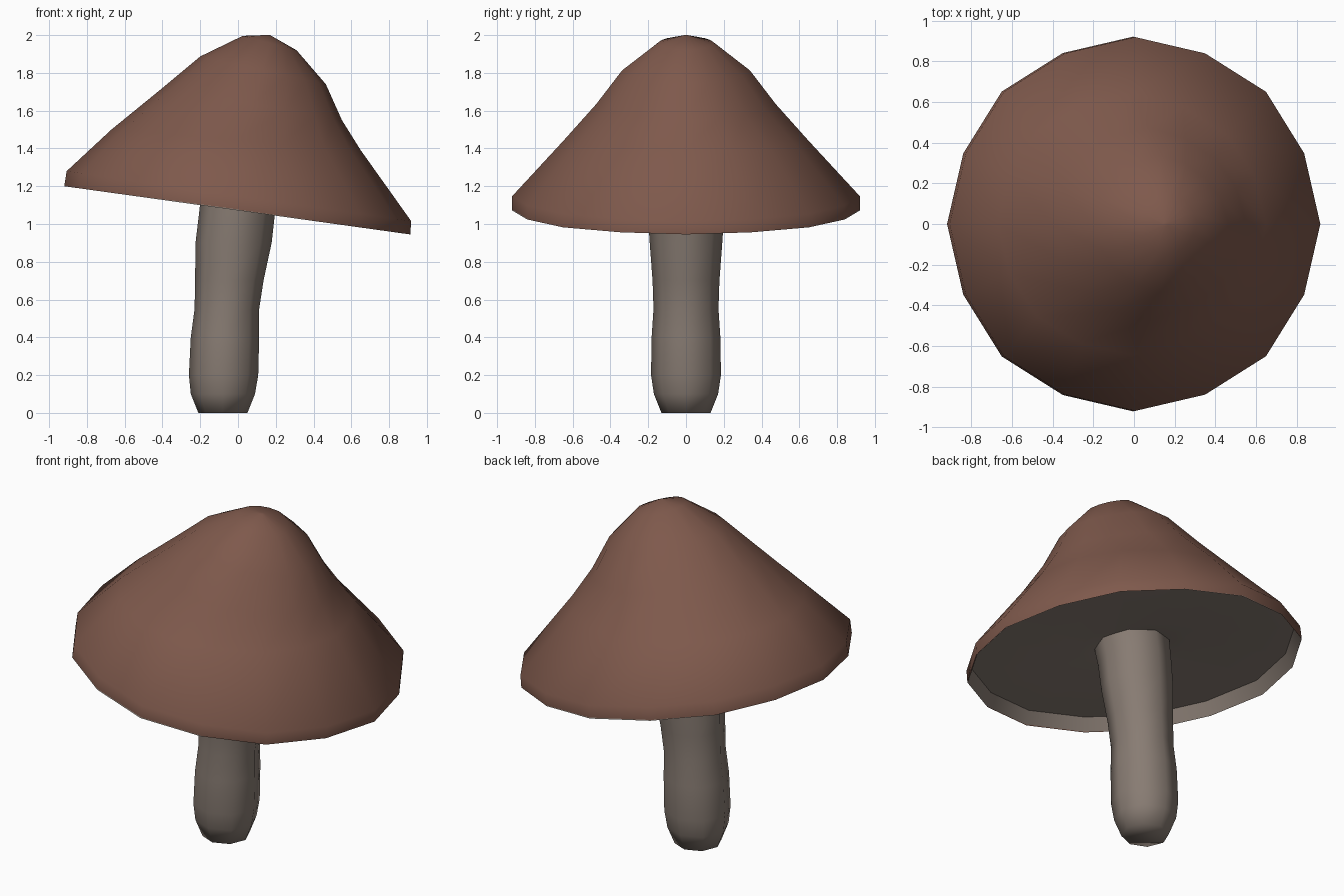
import bpy, bmesh, math

cube = bpy.data.objects.get("Cube")
if cube:
    bpy.data.objects.remove(cube, do_unlink=True)


def material(name, rgb):
    mat = bpy.data.materials.new(name)
    mat.use_nodes = True
    colour = (*rgb, 1)
    mat.diffuse_color = colour
    mat.node_tree.nodes["Principled BSDF"].inputs["Base Color"].default_value = colour
    return mat


def loft(name, rings, sides, mat, close_start=False, close_end=False):
    """Skin tilted rings: (left x, left z, right x, right z, half depth, diagonal scale, right pinch)."""
    bm = bmesh.new()
    loops = []
    for xl, zl, xr, zr, depth, diagonal, pinch in rings:
        loop = []
        for i in range(sides):
            a = math.tau * i / sides
            slant = math.sin(2 * a) ** 2
            scale = 1 - (1 - diagonal) * slant - 0.012 * math.sin(4 * a) ** 2
            c, s = math.cos(a) * scale, math.sin(a) * scale
            if c > 0:
                s *= 1 - pinch * slant
            loop.append(bm.verts.new(((xl + xr) / 2 + c * (xr - xl) / 2, s * depth,
                                      (zl + zr) / 2 + c * (zr - zl) / 2)))
        loops.append(loop)
    for low, high in zip(loops, loops[1:]):
        for i in range(sides):
            j = (i + 1) % sides
            bm.faces.new((low[i], low[j], high[j], high[i]))
    if close_start:
        bm.faces.new(loops[0][::-1])
    if close_end:
        bm.faces.new(loops[-1])
    for face in bm.faces:
        face.smooth = True
    mesh = bpy.data.meshes.new(name)
    bm.to_mesh(mesh)
    bm.free()
    mesh.materials.append(mat)
    obj = bpy.data.objects.new(name, mesh)
    bpy.context.collection.objects.link(obj)


brown = material("cap brown", (0.210, 0.100, 0.072))
grey = material("stem grey", (0.246, 0.201, 0.171))

# Cap: leaning cone with a short rim and a softly squared crown
loft("cap", [
    (-0.92, 1.20, 0.912, 0.945, 0.92, 1, 0),
    (-0.907, 1.28, 0.917, 1.015, 0.92, 1, 0),
    (-0.67, 1.50, 0.65, 1.39, 0.645, 1, 0.04),
    (-0.40, 1.72, 0.55, 1.55, 0.475, 0.985, 0.05),
    (-0.20, 1.887, 0.465, 1.74, 0.338, 0.945, 0.03),
    (0.025, 1.996, 0.31, 1.92, 0.15, 0.945, 0),
    (0.14, 2.0, 0.17, 2.0, 0.01, 1, 0),
], 16, brown, close_end=True)

# Underside: flat disc recessed behind the rim, dished at the stem
tilt = math.atan2(0.255, 1.83)
sin, cos = math.sin(tilt), math.cos(tilt)


def under_ring(radius, lift):
    x, z = lift * sin - 0.005, 1.0725 + lift * cos
    return (x - radius * cos, z + radius * sin, x + radius * cos, z - radius * sin, radius, 1, 0)


loft("underside", [under_ring(0.18, 0.1), under_ring(0.3, 0.085),
                   under_ring(0.89, 0.078)], 16, grey)
loft("inner_rim", [under_ring(0.89, 0.078), under_ring(0.922, 0)], 16, grey)

# Stem: slightly bent, swelling at the foot and flaring at the top
profile = [
    (0, -0.21, 0.05, 0.13), (0.1, -0.25, 0.09, 0.17), (0.2, -0.26, 0.107, 0.185),
    (0.4, -0.25, 0.112, 0.182), (0.55, -0.23, 0.112, 0.172), (0.7, -0.227, 0.135, 0.177),
    (0.9, -0.225, 0.178, 0.192), (1.05, -0.207, 0.195, 0.202),
]
rings = [(xl, z, xr, z, depth, 1, 0) for z, xl, xr, depth in profile]
rings.append((-0.19, 1.2, 0.22, 1.14, 0.205, 1, 0))
loft("stem", rings, 8, grey, close_start=True)
